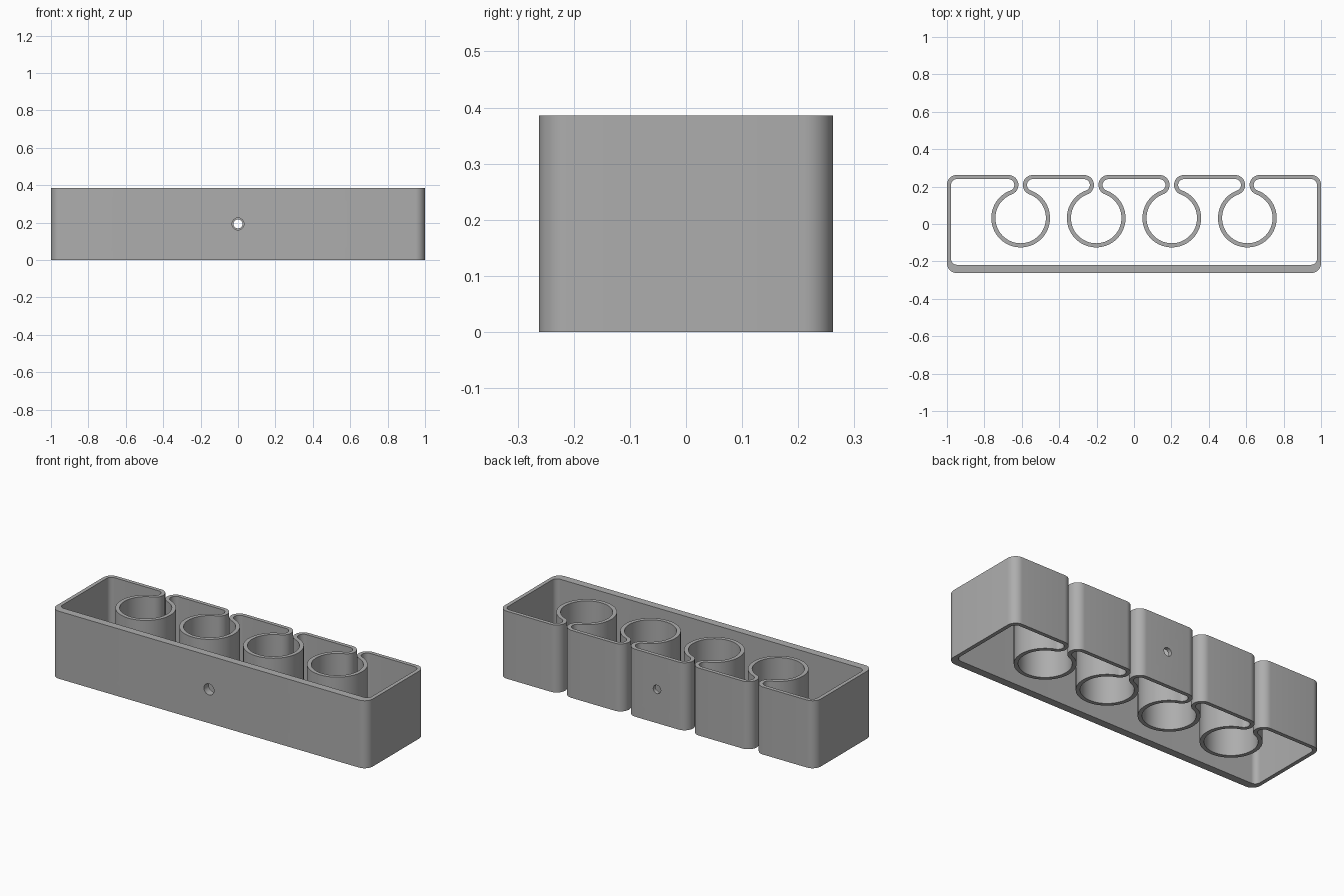
import bpy, bmesh, math
from math import pi

if "Cube" in bpy.data.objects:
    bpy.data.objects.remove(bpy.data.objects["Cube"])

HALF_X, HALF_Y, HEIGHT = 1.0, 0.262, 0.386
WALL, FRONT_WALL, CORNER = 0.022, 0.044, 0.052
POCKET_R, POCKET_Y, HALF_GAP = 0.135, 0.032, 0.012
LIP_R = 0.0534              # makes each lip flow tangentially into its pocket
POCKETS = [-0.606, -0.202, 0.202, 0.606]

grey = bpy.data.materials.new("grey_plastic")
grey.use_nodes = True
colour = (0.42, 0.42, 0.42, 1)
grey.diffuse_color = colour
grey.node_tree.nodes["Principled BSDF"].inputs["Base Color"].default_value = colour


def arc(cx, cy, r, start, end, steps):
    return [(cx + r * math.cos(start + (end - start) * i / steps),
             cy + r * math.sin(start + (end - start) * i / steps))
            for i in range(steps + 1)]


def outline(wall, front):
    """Clockwise wall outline, moved inwards by the wall thicknesses."""
    x, y, r = HALF_X - CORNER, HALF_Y - CORNER, CORNER - wall
    pts = arc(-x, y, r, pi, pi / 2, 10)
    lip_x, lip_y = HALF_GAP + LIP_R, HALF_Y - LIP_R
    tangent = math.atan2(lip_y - POCKET_Y, -lip_x)      # pocket centre to left lip
    for c in POCKETS:
        # left lip, pocket, right lip
        pts += arc(c - lip_x, lip_y, LIP_R - wall, pi / 2, tangent - pi, 18)
        pts += arc(c, POCKET_Y, POCKET_R + wall, tangent, 3 * pi - tangent, 64)[1:-1]
        pts += arc(c + lip_x, lip_y, LIP_R - wall, 2 * pi - tangent, pi / 2, 18)
    pts += arc(x, y, r, pi / 2, 0, 10)
    low = -HALF_Y + front + r
    pts += arc(x, low, r, 0, -pi / 2, 10)
    pts += arc(-x, low, r, -pi / 2, -pi, 10)
    return pts


# Continuous rack wall, open above and below
bm = bmesh.new()
rings = [[bm.verts.new((px, py, z)) for px, py in outline(w, f)]
         for w, f, z in ((0, 0, 0), (0, 0, HEIGHT),
                         (WALL, FRONT_WALL, HEIGHT), (WALL, FRONT_WALL, 0))]
for a, b in zip(rings, rings[1:] + rings[:1]):
    for i in range(len(a)):
        j = (i + 1) % len(a)
        bm.faces.new((a[i], a[j], b[j], b[i]))
bmesh.ops.recalc_face_normals(bm, faces=bm.faces)
mesh = bpy.data.meshes.new("rack_wall")
bm.to_mesh(mesh)
bm.free()
mesh.materials.append(grey)
rack = bpy.data.objects.new("rack_wall", mesh)
bpy.context.collection.objects.link(rack)

# Screw holes: wider access hole in front, narrower one at the back
for name, y, radius in (("front_hole", -HALF_Y, 0.032), ("back_hole", HALF_Y, 0.024)):
    bpy.ops.mesh.primitive_cylinder_add(vertices=32, radius=radius, depth=0.2,
                                        location=(0, y, HEIGHT / 2),
                                        rotation=(pi / 2, 0, 0))
    cutter = bpy.context.object
    cutter.name = name + "_cutter"
    cutter.hide_render = True
    cutter.data.materials.append(grey)
    cut = rack.modifiers.new(name, "BOOLEAN")
    cut.operation = "DIFFERENCE"
    cut.solver = "EXACT"
    cut.object = cutter
    bpy.context.view_layer.objects.active = rack
    bpy.ops.object.modifier_apply(modifier=name)
    bpy.data.objects.remove(cutter)

bpy.ops.object.select_all(action="DESELECT")
rack.select_set(True)
bpy.context.view_layer.objects.active = rack
bpy.ops.object.shade_smooth_by_angle(angle=math.radians(30))
